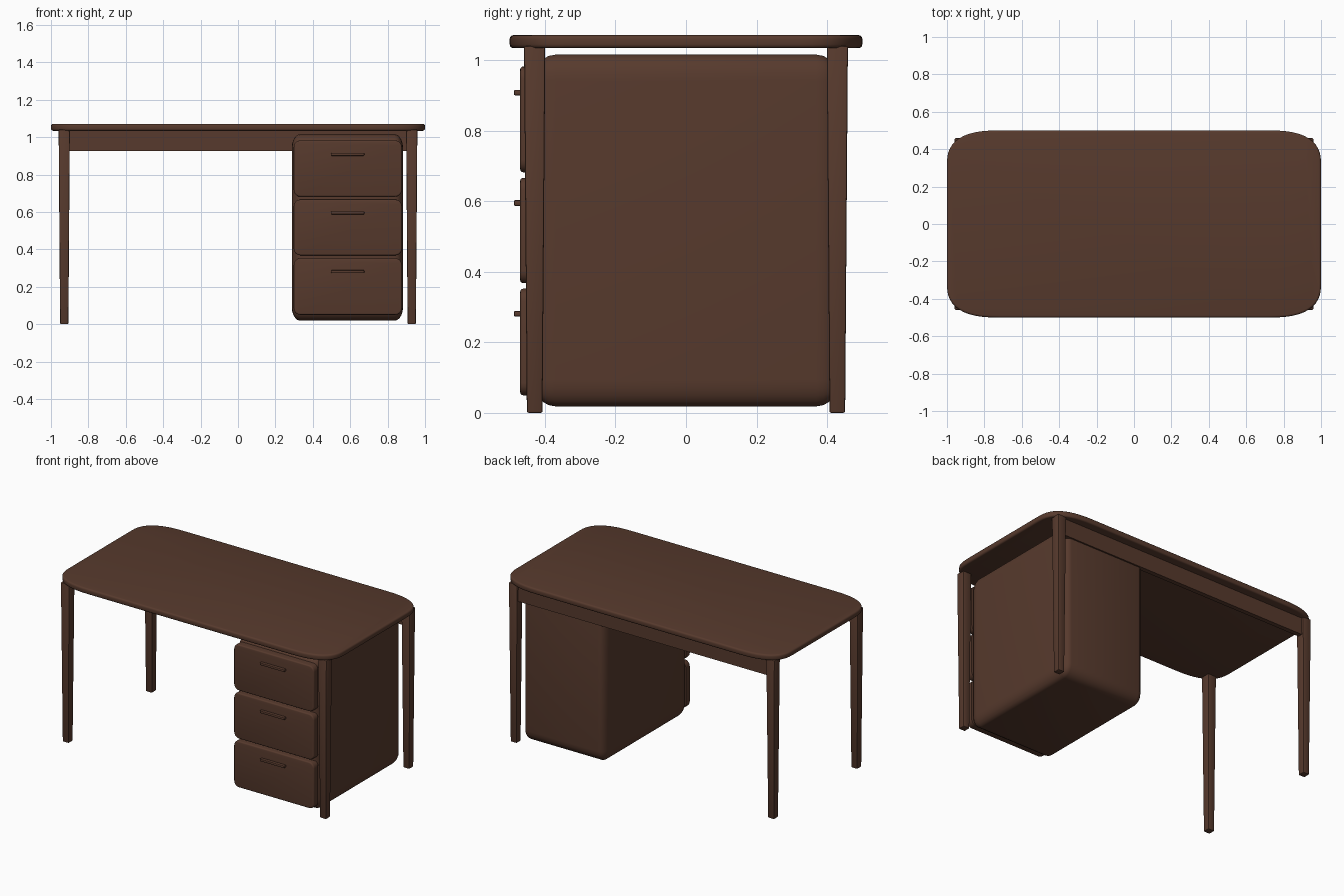
import bpy
import bmesh
import math
from mathutils import Matrix, Vector

default = bpy.data.objects.get("Cube")
if default:
    bpy.data.objects.remove(default, do_unlink=True)

# Single dark wood colour
WOOD = (0.095, 0.042, 0.026, 1.0)
wood = bpy.data.materials.new("dark walnut wood")
wood.use_nodes = True
wood.diffuse_color = WOOD
shader = next(n for n in wood.node_tree.nodes if n.type == 'BSDF_PRINCIPLED')
shader.inputs["Base Color"].default_value = WOOD
shader.inputs["Roughness"].default_value = 0.6


def finish(name, bm, location=(0, 0, 0), angle=35):
    """Turn a bmesh into a wooden object with softened shading."""
    bmesh.ops.recalc_face_normals(bm, faces=bm.faces)
    mesh = bpy.data.meshes.new(name)
    bm.to_mesh(mesh)
    bm.free()
    mesh.materials.append(wood)
    obj = bpy.data.objects.new(name, mesh)
    obj.location = location
    bpy.context.collection.objects.link(obj)
    bpy.ops.object.select_all(action='DESELECT')
    obj.select_set(True)
    bpy.context.view_layer.objects.active = obj
    bpy.ops.object.shade_smooth_by_angle(angle=math.radians(angle))
    return obj


def bevel(bm, edges, width, segments):
    bmesh.ops.bevel(bm, geom=list(edges), offset=width, segments=segments,
                    profile=0.5, affect='EDGES', clamp_overlap=True)


def box(low, high):
    """Box mesh around its own centre, plus that centre."""
    low, high = Vector(low), Vector(high)
    bm = bmesh.new()
    bmesh.ops.create_cube(bm, size=1)
    bmesh.ops.scale(bm, vec=high - low, verts=bm.verts)
    return bm, (low + high) / 2


# Tabletop: soft, stretched corners and a rounded rim
TOP_LOW, TOP_HIGH = 1.034, 1.071
bm = bmesh.new()
outline = []
STEPS = 12
for quarter in range(4):
    for i in range(STEPS + 1):
        a = math.pi / 2 * (quarter + i / STEPS)
        c, s = math.cos(a), math.sin(a)
        sx = 1 if quarter in (0, 3) else -1
        sy = 1 if quarter in (0, 1) else -1
        x = sx * (0.72 + 0.28 * abs(c) ** 0.77)
        y = sy * (0.32 + 0.18 * abs(s) ** 0.77)
        outline.append(bm.verts.new((x, y, TOP_LOW)))
base = bm.faces.new(outline)
rim = bmesh.ops.extrude_face_region(bm, geom=[base])
raised = [v for v in rim["geom"] if isinstance(v, bmesh.types.BMVert)]
bmesh.ops.translate(bm, vec=(0, 0, TOP_HIGH - TOP_LOW), verts=raised)
bevel(bm, [e for e in bm.edges
           if abs(e.verts[0].co.z - e.verts[1].co.z) < 1e-5], 0.011, 3)
finish("tabletop", bm)

# Four tapered legs
for depth, sy in (("front", -1), ("back", 1)):
    for side, sx in (("left", 1), ("right", -1)):
        bm, centre = box((-0.03, -0.03, 0), (0.03, 0.03, 1.04))
        for v in bm.verts:
            if v.co.z < 0:
                v.co.x *= 0.74
                v.co.y *= 0.74
        bevel(bm, bm.edges, 0.005, 2)
        finish(f"{depth}_{side}_leg", bm, (sx * 0.929, sy * 0.429, centre.z))

# Apron between the back legs
bm, centre = box((-0.905, 0.415, 0.925), (0.905, 0.445, 1.036))
finish("back_apron", bm, centre)

# Drawer cabinet: rounded block, rounding stretched with its size
bm = bmesh.new()
bmesh.ops.create_cube(bm, size=1)
bevel(bm, bm.edges, 0.075, 5)
bmesh.ops.scale(bm, vec=(0.595, 0.87, 0.997), verts=bm.verts)
finish("drawer_cabinet", bm, (0.585, 0, 0.517), 50)

# Drawer fronts with bar handles
DRAWERS = (("bottom", 0.05, 0.352, 0.281),
           ("middle", 0.368, 0.666, 0.595),
           ("top", 0.682, 0.982, 0.908))
for name, low, high, grip in DRAWERS:
    bm, centre = box((0.298, -0.470, low), (0.876, -0.425, high))
    bevel(bm, [e for e in bm.edges
               if abs(e.verts[0].co.y - e.verts[1].co.y) > 0.01], 0.035, 5)
    bevel(bm, [e for e in bm.edges
               if all(v.co.y < 0 for v in e.verts)], 0.008, 3)
    finish(f"{name}_drawer_front", bm, centre)

    bm, centre = box((0.497, -0.488, grip - 0.008), (0.675, -0.462, grip + 0.008))
    bevel(bm, bm.edges, 0.004, 2)
    finish(f"{name}_drawer_handle", bm, centre)
